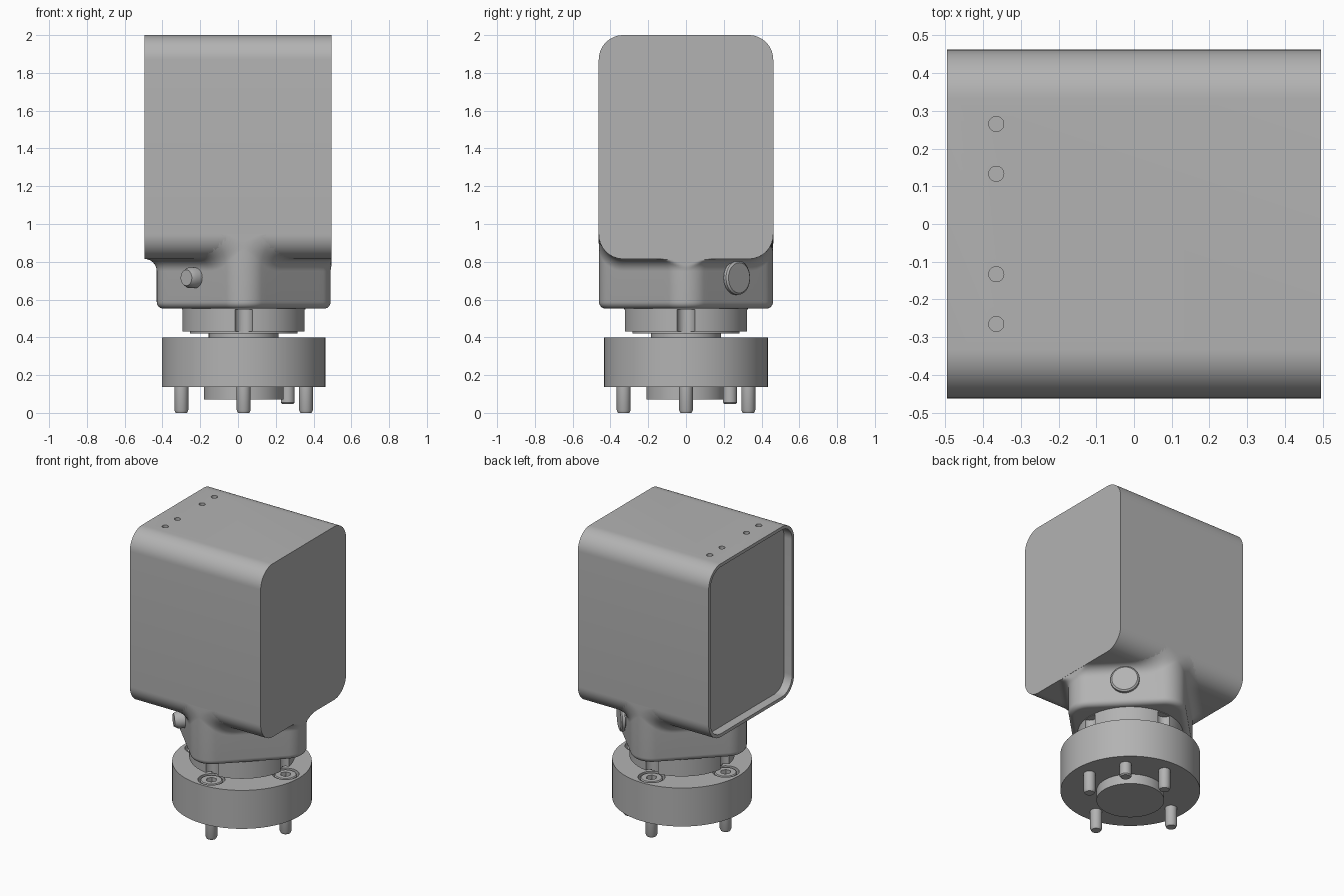
import bpy, bmesh
from math import sin, cos, pi, sqrt, radians
from mathutils import Vector, Matrix

cube = bpy.data.objects.get("Cube")
if cube:
    bpy.data.objects.remove(cube)

grey = bpy.data.materials.new("machined grey")
grey.use_nodes = True
COLOUR = (0.45, 0.45, 0.45, 1)
grey.diffuse_color = COLOUR
grey.node_tree.nodes["Principled BSDF"].inputs["Base Color"].default_value = COLOUR

AXIS_X = 0.03                      # spindle axis
HALF_X, HALF_Y, LOW, TOP, ROUND = 0.495, 0.462, 0.815, 2.0, 0.13


def loft(name, rings):
    """Skin a stack of equal-length rings and cap both ends."""
    bm = bmesh.new()
    rows = [[bm.verts.new(p) for p in ring] for ring in rings]
    n = len(rows[0])
    for a, b in zip(rows, rows[1:]):
        for i in range(n):
            j = (i + 1) % n
            bm.faces.new((a[i], a[j], b[j], b[i]))
    bm.faces.new(rows[0][::-1])
    bm.faces.new(rows[-1])
    bmesh.ops.recalc_face_normals(bm, faces=bm.faces)
    mesh = bpy.data.meshes.new(name)
    bm.to_mesh(mesh)
    bm.free()
    obj = bpy.data.objects.new(name, mesh)
    bpy.context.collection.objects.link(obj)
    mesh.materials.append(grey)
    return obj


def select(obj):
    bpy.ops.object.select_all(action='DESELECT')
    obj.select_set(True)
    bpy.context.view_layer.objects.active = obj


def smooth(obj):
    select(obj)
    bpy.ops.object.shade_smooth_by_angle(angle=radians(35))
    return obj


def turned(name, profile, centre=(AXIS_X, 0, 0), direction=(0, 0, 1), sides=64):
    """Solid of revolution from (radius, height) pairs."""
    turn = Vector((0, 0, 1)).rotation_difference(Vector(direction)).to_matrix().to_4x4()
    place = Matrix.Translation(centre) @ turn
    steps = [2 * pi * i / sides for i in range(sides)]
    return loft(name, [[place @ Vector((r * cos(a), r * sin(a), h)) for a in steps]
                       for r, h in profile])


def cut(obj, cutters):
    for c in cutters:
        c.hide_render = True
        select(obj)
        mod = obj.modifiers.new("cut", 'BOOLEAN')
        mod.operation = 'DIFFERENCE'
        mod.solver = 'EXACT'
        mod.object = c
        bpy.ops.object.modifier_apply(modifier=mod.name)
        bpy.data.objects.remove(c)


def rounded_rect(half_w, half_h, r, arc=14, side=1):
    """Outline of a rounded rectangle, with extra points on the straight sides."""
    corners = []
    for k, (sx, sy) in enumerate(((1, 1), (-1, 1), (-1, -1), (1, -1))):
        cx, cy = sx * (half_w - r), sy * (half_h - r)
        corners.append([Vector((cx + r * cos(a), cy + r * sin(a)))
                        for a in (pi / 2 * (k + i / arc) for i in range(arc + 1))])
    points = []
    for k, corner in enumerate(corners):
        following = corners[(k + 1) % 4][0]
        points += corner
        points += [corner[-1].lerp(following, i / side) for i in range(1, side)]
    return points


# Housing: rounded box with a shallow recess in its -x end
def housing_ring(x, inset):
    mid = (LOW + TOP) / 2
    outline = rounded_rect(HALF_Y - inset, (TOP - LOW) / 2 - inset, ROUND - inset)
    return [(x, p.x, mid + p.y) for p in outline]


WALL, DEPTH = 0.022, 0.06
housing = loft("housing", [housing_ring(HALF_X, 0), housing_ring(-HALF_X, 0),
                           housing_ring(-HALF_X, WALL), housing_ring(DEPTH - HALF_X, WALL)])
cut(housing, [turned("hole_cutter", [(0.02, TOP - 0.06), (0.02, TOP + 0.05)], (-0.365, y, 0), sides=24)
              for y in (-0.265, -0.133, 0.133, 0.265)])
smooth(housing)


# Neck: diamond-shaped block, filleted into the underside of the housing
def underside(y):
    past = max(0, abs(y) - (HALF_Y - ROUND))
    return LOW + ROUND - sqrt(max(0, ROUND ** 2 - past ** 2))


NECK_HALF, NECK_ROUND, NECK_BASE, EDGE, FILLET = 0.365, 0.135, 0.552, 0.035, 0.065


def neck_ring(offset, height):
    size = NECK_HALF + offset
    ring = []
    for p in rounded_rect(size, size, NECK_ROUND + offset, 16, 14):
        x = min(AXIS_X + (p.x - p.y) / sqrt(2), HALF_X - 0.001)
        y = max(-HALF_Y, min(HALF_Y, (p.x + p.y) / sqrt(2)))
        ring.append((x, y, height(y)))
    return ring


rings = []
for i in range(7):
    t = pi / 2 * i / 6
    z = NECK_BASE + EDGE * (1 - cos(t))
    rings.append(neck_ring(EDGE * (sin(t) - 1), lambda y: z))
for i in range(11):
    t = pi / 2 * i / 10
    rings.append(neck_ring(FILLET * (1 - cos(t)),
                           lambda y: underside(y) - FILLET * (1 - sin(t))))
smooth(loft("neck", rings))

# Connectors on the diagonal sides of the neck
D = 1 / sqrt(2)
for name, s, profile in (
        ("side_button", 1, [(0.07, 0.34), (0.07, 0.372), (0.09, 0.372), (0.09, 0.39), (0.08, 0.398)]),
        ("side_pin", -1, [(0.055, 0.34), (0.055, 0.405), (0.042, 0.43)])):
    smooth(turned(name, profile, (AXIS_X, 0, 0.715), (s * D, s * D, 0), 40))

# Screw positions around the axis
BOLT_RING = 0.33
spots = [(AXIS_X + BOLT_RING * cos(k * pi / 2), BOLT_RING * sin(k * pi / 2), 0) for k in range(4)]

# Flange under the neck, notched for tool access to the screws
flange = turned("flange", [(0.285, 0.42), (0.285, 0.43), (0.327, 0.43), (0.327, 0.56)])
cut(flange, [turned("notch_cutter", [(0.047, 0.4), (0.047, 0.548)], s, sides=32) for s in spots])
smooth(flange)
smooth(turned("spindle", [(0.185, 0.39), (0.185, 0.43)]))

# Mounting disc with counterbores and a locating boss
disc = turned("mounting_disc", [(0.21, 0.07), (0.21, 0.137), (0.433, 0.137), (0.433, 0.4)], sides=96)
cut(disc, [turned("bore_cutter", [(0.084, 0.36), (0.084, 0.45)], s, sides=40) for s in spots])
smooth(disc)

# Screws: chamfered shank below, socket head above
for s in spots:
    smooth(turned("screw_shank", [(0.03, 0.005), (0.037, 0.015), (0.037, 0.15)], s, sides=32))
    head = turned("screw_head", [(0.07, 0.35), (0.07, 0.392), (0.064, 0.398)], s, sides=40)
    cut(head, [turned("socket_cutter", [(0.034, 0.37), (0.034, 0.42)], s, sides=6)])
    smooth(head)

# Locating dowel between two screws
smooth(turned("dowel_pin", [(0.03, 0.047), (0.037, 0.055), (0.037, 0.15)],
              (AXIS_X + BOLT_RING * D, BOLT_RING * D, 0), sides=32))

# Rest the screw tips on the ground plane
for obj in bpy.context.scene.objects:
    if obj.type == 'MESH' and obj.name.startswith("screw_shank"):
        for v in obj.data.vertices:
            if v.co.z < 0.01:
                v.co.z = 0
